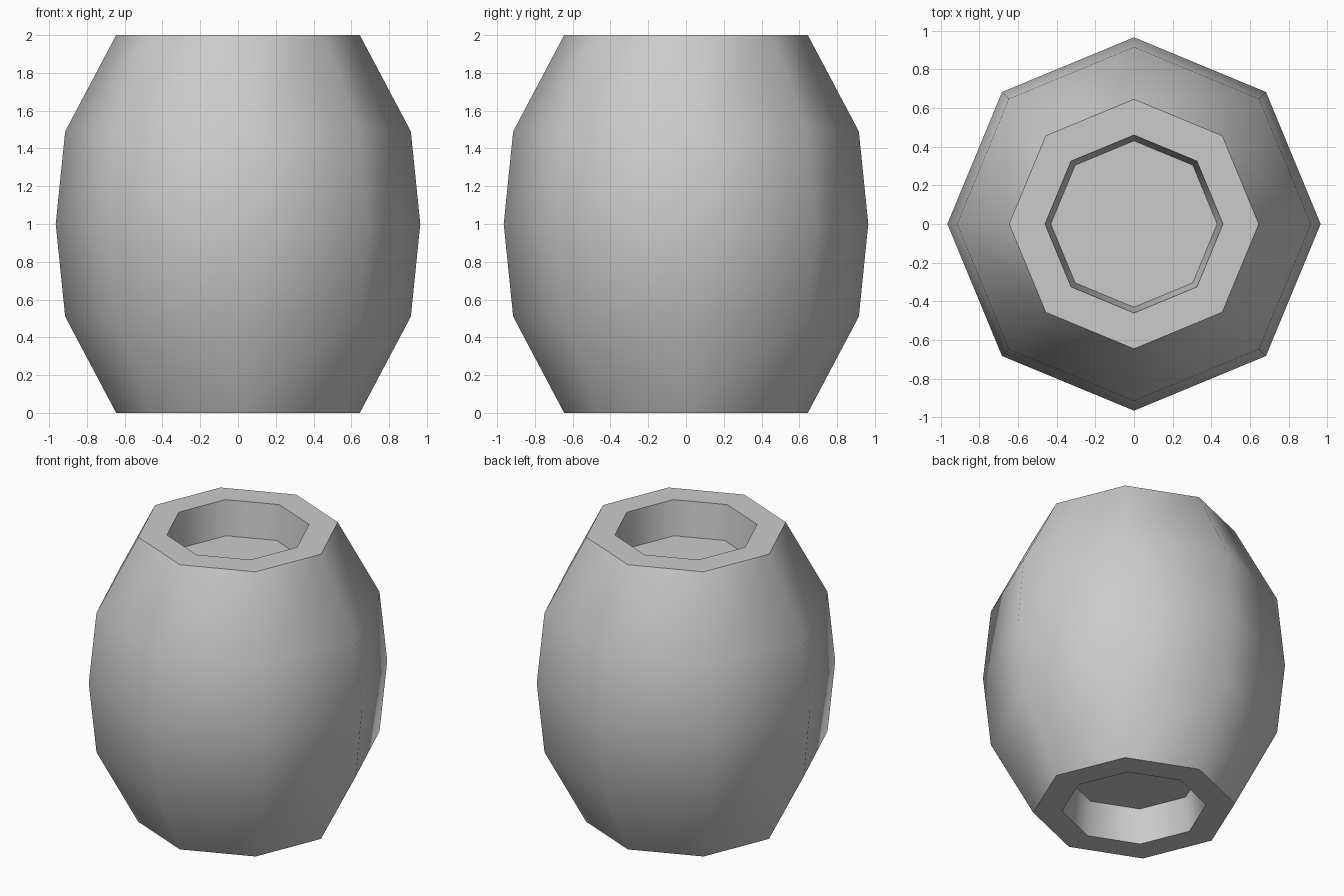
import bpy
import bmesh
import math

cube = bpy.data.objects.get("Cube")
if cube:
    bpy.data.objects.remove(cube, do_unlink=True)

SIDES = 8

# One plain grey for the whole barrel
grey = bpy.data.materials.new("light_grey")
grey.use_nodes = True
colour = (0.6, 0.6, 0.6, 1)
grey.diffuse_color = colour
grey.node_tree.nodes["Principled BSDF"].inputs["Base Color"].default_value = colour

# Half profile (radius, height): recess floor, rim, then the bulging side
lower = [(0.43, 0.24), (0.46, 0.0), (0.645, 0.0), (0.915, 0.51)]
profile = lower + [(0.965, 1.0)] + [(r, 2 - z) for r, z in reversed(lower)]

bm = bmesh.new()
rings = []
for r, z in profile:
    angles = [math.tau * i / SIDES for i in range(SIDES)]
    rings.append([bm.verts.new((r * math.cos(a), r * math.sin(a), z)) for a in angles])

# Walls between neighbouring rings
for a, b in zip(rings, rings[1:]):
    for i in range(SIDES):
        j = (i + 1) % SIDES
        bm.faces.new((a[i], a[j], b[j], b[i]))

# Recess floors at both ends
bm.faces.new(list(reversed(rings[0])))
bm.faces.new(rings[-1])
bmesh.ops.recalc_face_normals(bm, faces=bm.faces)

mesh = bpy.data.meshes.new("barrel")
bm.to_mesh(mesh)
bm.free()
mesh.materials.append(grey)
barrel = bpy.data.objects.new("barrel", mesh)
bpy.context.collection.objects.link(barrel)

# Smooth around the body, sharp at the rims and recesses
bpy.context.view_layer.objects.active = barrel
barrel.select_set(True)
bpy.ops.object.shade_smooth_by_angle(angle=math.radians(50))
